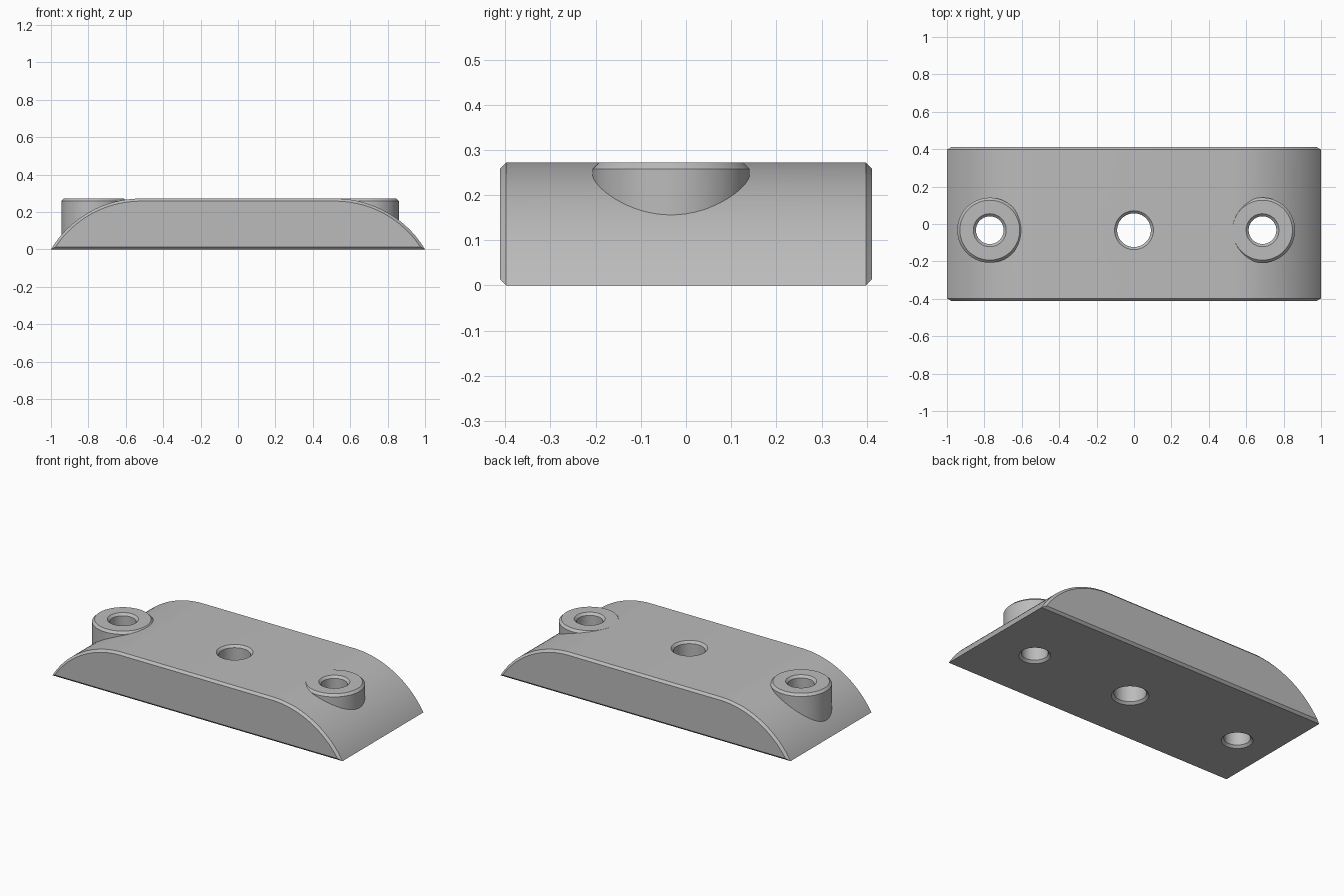
import bpy, bmesh, math

if "Cube" in bpy.data.objects:
    bpy.data.objects.remove(bpy.data.objects["Cube"])

TOP = 0.272        # overall height
HALF_DEPTH = 0.412
CH = 0.014         # chamfer width
ARC_X, ARC_R = 0.52, 0.56
HOLE_Y = -0.033

# Material
grey = bpy.data.materials.new("plain grey")
grey.use_nodes = True
colour = (0.5, 0.5, 0.5, 1)
grey.diffuse_color = colour
grey.node_tree.nodes["Principled BSDF"].inputs["Base Color"].default_value = colour


def make_object(name, bm):
    bmesh.ops.recalc_face_normals(bm, faces=bm.faces)
    mesh = bpy.data.meshes.new(name)
    bm.to_mesh(mesh)
    bm.free()
    mesh.materials.append(grey)
    obj = bpy.data.objects.new(name, mesh)
    bpy.context.collection.objects.link(obj)
    return obj


def skin(name, rings):
    """Bridge equal closed rings and cap both ends."""
    bm = bmesh.new()
    loops = [[bm.verts.new(p) for p in ring] for ring in rings]
    n = len(loops[0])
    for a, b in zip(loops, loops[1:]):
        for i in range(n):
            j = (i + 1) % n
            bm.faces.new((a[i], a[j], b[j], b[i]))
    bm.faces.new(loops[0])
    bm.faces.new(loops[-1])
    return make_object(name, bm)


def lathe(name, x, y, profile, n=64):
    """Upright turned solid from (radius, height) pairs."""
    angles = [2 * math.pi * i / n for i in range(n)]
    return skin(name, [[(x + r * math.cos(a), y + r * math.sin(a), z)
                        for a in angles] for r, z in profile])


def body_outline(y, inset, steps=24):
    """Flat base with rounded shoulders, shrunk by inset."""
    cz, r = TOP - ARC_R, ARC_R - inset
    end = math.acos((inset - cz) / r)
    side = [(ARC_X + r * math.sin(end * i / steps),
             cz + r * math.cos(end * i / steps)) for i in range(steps + 1)]
    right = [(x, y, z) for x, z in side]
    left = [(-x, y, z) for x, z in reversed(side)]
    return right + left


def combine(target, tool, operation):
    mod = target.modifiers.new("join", "BOOLEAN")
    mod.operation = operation
    mod.solver = "EXACT"
    mod.object = tool
    bpy.context.view_layer.objects.active = target
    bpy.ops.object.modifier_apply(modifier=mod.name)
    bpy.data.objects.remove(tool)


# Body with chamfered front and back outlines
body = skin("mounting_block", [
    body_outline(-HALF_DEPTH, CH),
    body_outline(CH - HALF_DEPTH, 0),
    body_outline(HALF_DEPTH - CH, 0),
    body_outline(HALF_DEPTH, CH)])

# Screw bosses standing on the curved shoulders
BOSS_R = 0.174
for x in (-0.771, 0.687):
    boss = lathe("boss", x, HOLE_Y, [
        (BOSS_R, 0.05), (BOSS_R, TOP - CH), (BOSS_R - CH, TOP)])
    combine(body, boss, "UNION")

# Through holes, countersunk at both ends
for x, r in ((-0.771, 0.074), (0, 0.09), (0.687, 0.074)):
    over = 0.02
    cutter = lathe("hole_cutter", x, HOLE_Y, [
        (r + CH + over, -over), (r, CH), (r, TOP - CH),
        (r + CH + over, TOP + over)])
    combine(body, cutter, "DIFFERENCE")

# Smooth curves, crisp edges
bpy.ops.object.select_all(action="DESELECT")
body.select_set(True)
bpy.context.view_layer.objects.active = body
bpy.ops.object.shade_smooth_by_angle(angle=math.radians(25))
